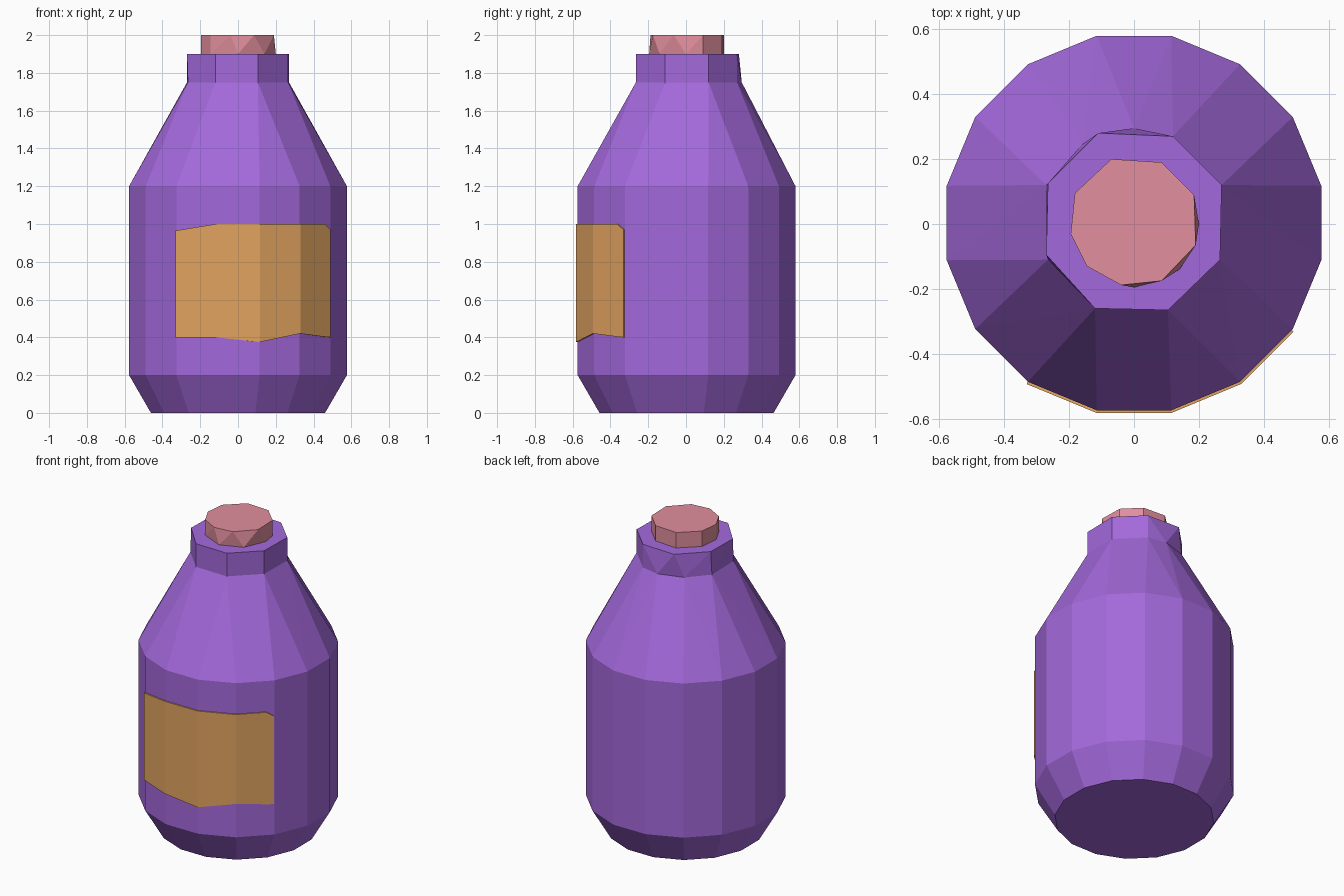
import bpy, bmesh, math

if "Cube" in bpy.data.objects:
    bpy.data.objects.remove(bpy.data.objects["Cube"])


def srgb(*c):
    return [((v / 255 + 0.055) / 1.055) ** 2.4 for v in c] + [1.0]


def material(name, *c):
    m = bpy.data.materials.new(name)
    m.diffuse_color = srgb(*c)
    m.use_nodes = True
    m.node_tree.nodes["Principled BSDF"].inputs["Base Color"].default_value = m.diffuse_color
    return m


def ring(r, z, n=16):
    return [(r * math.cos((i + 0.5) * math.tau / n),
             r * math.sin((i + 0.5) * math.tau / n) + 0.003, z) for i in range(n)]


def at(points, z):
    return [(x, y, z) for x, y in points]


def add_hull(bm, points):
    verts = [bm.verts.new(p) for p in points]
    bmesh.ops.convex_hull(bm, input=verts)


def make(name, bm, mat):
    bmesh.ops.remove_doubles(bm, verts=bm.verts, dist=1e-4)
    bmesh.ops.dissolve_limit(bm, angle_limit=0.005, verts=bm.verts, edges=bm.edges)
    bmesh.ops.recalc_face_normals(bm, faces=bm.faces)
    me = bpy.data.meshes.new(name)
    bm.to_mesh(me)
    bm.free()
    me.materials.append(mat)
    ob = bpy.data.objects.new(name, me)
    bpy.context.collection.objects.link(ob)
    return ob


purple = material("purple glass", 164, 105, 220)
orange = material("orange label", 226, 164, 96)
pink = material("pink cork", 226, 143, 157)

# Bottle: tapered foot, straight wall and shoulder, with a faceted neck on top
neck_low = [(0, .295), (.12, .27), (.27, .12), (.265, -.11), (.105, -.265),
            (-.12, -.26), (-.265, -.11), (-.27, .12), (-.16, .245)]
neck_top = [(-.11, .28), (.12, .27), (.27, .12), (.265, -.11), (.105, -.265),
            (-.12, -.26), (-.27, -.095), (-.265, .125)]
bm = bmesh.new()
add_hull(bm, ring(.47, 0) + ring(.588, .2) + ring(.588, 1.2) + at(neck_low, 1.75))
add_hull(bm, at(neck_low, 1.75) + at(neck_top, 1.9))
inner = [f for f in bm.faces if all(abs(v.co.z - 1.75) < 1e-4 for v in f.verts)]
bmesh.ops.delete(bm, geom=inner, context='FACES')
make("bottle", bm, purple)

# Cork: uneven nine-sided stopper
cork_top = [(-.07, .2), (.085, .19), (.185, .09), (.19, -.065), (.085, -.175),
            (-.04, -.188), (-.145, -.13), (-.195, -.03), (-.182, .095)]
cork_low = [(-.07, .2), (.085, .19), (.185, .09), (.2, 0), (.14, -.14),
            (0, -.195), (-.145, -.13), (-.195, -.03), (-.182, .095)]
bm = bmesh.new()
add_hull(bm, at(cork_low, 1.9) + at(cork_top, 2.0))
make("cork", bm, pink)

# Label: thin wrinkled sheet wrapped over four front facets
outline = [(-.328, -.489, .40, .965), (-.115, -.577, .40, 1.0), (.115, -.577, .375, 1.0),
           (.327, -.489, .42, 1.0), (.455, -.361, .403, 1.0), (.487, -.329, .40, .97)]
bm = bmesh.new()
cols = []
for x, y, lo, hi in outline:
    k = 1.008
    cols.append((bm.verts.new((x * k, y * k, lo)), bm.verts.new((x * k, y * k, hi))))
for a, b in zip(cols, cols[1:]):
    bm.faces.new((a[0], b[0], b[1], a[1]))
label = make("label", bm, orange)
# make sure the sheet faces outward, then thicken it inward
if sum(p.normal.y for p in label.data.polygons) > 0:
    label.data.flip_normals()
mod = label.modifiers.new("thickness", 'SOLIDIFY')
mod.thickness = 0.008
mod.offset = -1
